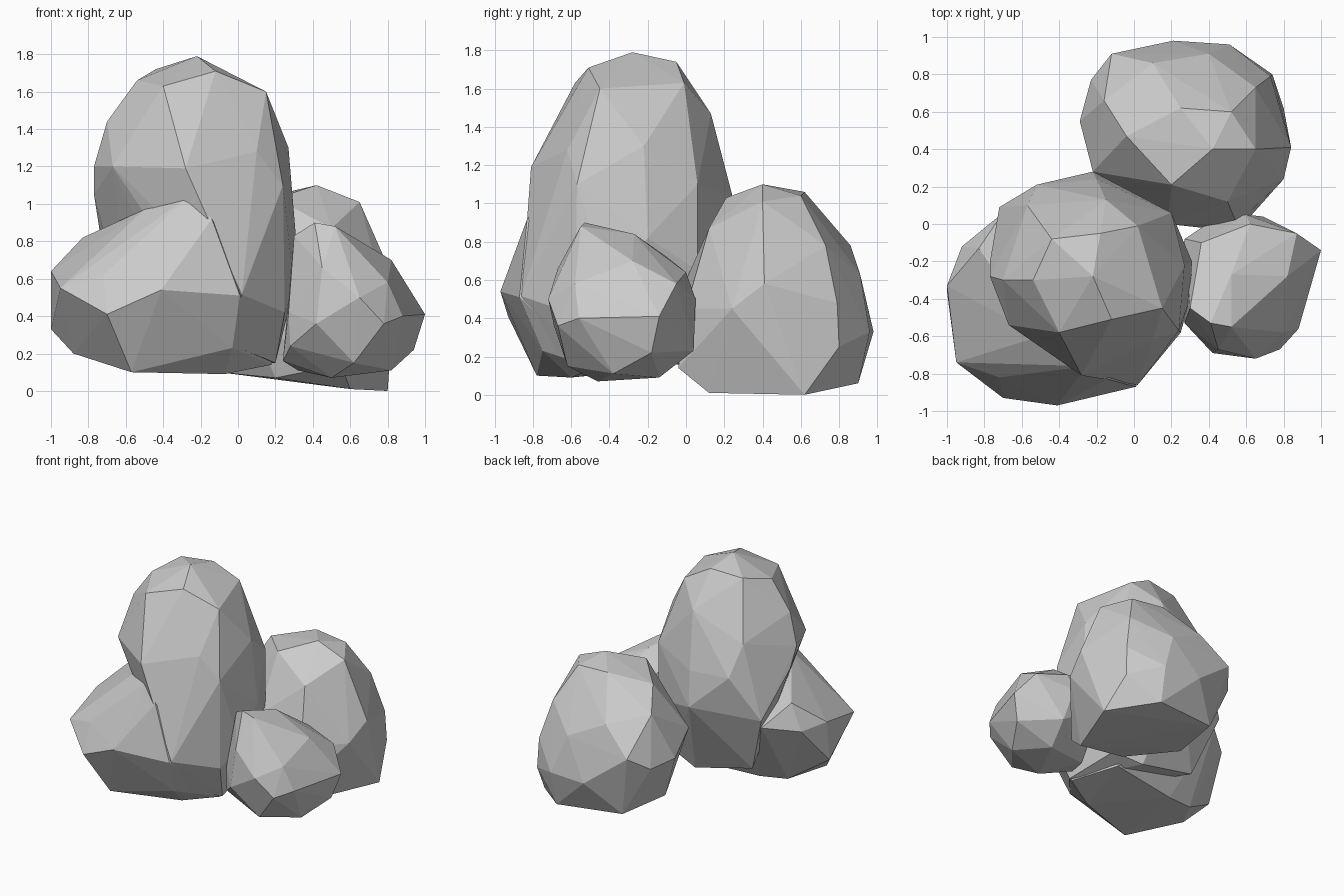
import bpy, bmesh


def boulder(name, points):
    """Faceted stone: convex hull around its corner points."""
    bm = bmesh.new()
    for p in points:
        bm.verts.new(p)
    hull = bmesh.ops.convex_hull(bm, input=bm.verts[:])
    loose = {v for v in hull["geom_interior"] if isinstance(v, bmesh.types.BMVert)}
    bmesh.ops.delete(bm, geom=list(loose), context="VERTS")
    bmesh.ops.recalc_face_normals(bm, faces=bm.faces[:])
    mesh = bpy.data.meshes.new(name)
    bm.to_mesh(mesh)
    bm.free()
    ob = bpy.data.objects.new(name, mesh)
    bpy.context.collection.objects.link(ob)
    return ob


# tall boulder: upright column with the rounded head
tall = boulder("tall_boulder", [
    (-.22, -.28, 1.79), (-.12, -.51, 1.71), (-.40, -.58, 1.63), (-.54, -.30, 1.66),
    (-.44, -.08, 1.72), (-.18, -.05, 1.74), (.02, -.01, 1.63), (.15, -.45, 1.60),
    (-.70, -.30, 1.44), (-.15, .13, 1.47), (.27, -.22, 1.30), (.10, -.62, 1.28),
    (-.28, -.81, 1.19), (-.67, -.54, 1.20), (-.77, -.28, 1.20), (-.77, -.20, 1.05),
    (-.57, .10, 1.30), (-.52, .21, 1.06), (-.20, .24, 1.05), (.20, .06, 1.10),
    (.24, -.57, 1.10), (-.57, -.52, .97), (.31, -.20, .82), (.30, -.40, .55),
    (.02, -.86, .515), (-.02, -.74, .24), (-.22, .28, .78), (-.72, .09, .73),
    (-.56, -.03, .27), (-.08, .00, .16), (.14, -.06, .21), (.20, .06, .65),
    (.25, -.58, .42), (.20, -.48, .15),
])

# broad lower bulge of the same boulder
bulge = boulder("lower_bulge", [
    (-1.0, -.33, .64), (-1.0, -.36, .33), (-.95, -.74, .55), (-.72, -.82, .62),
    (-.70, -.93, .41), (-.41, -.97, .54), (.01, -.87, .51), (-.14, -.83, .92),
    (-.25, -.76, 1.05), (-.50, -.60, .97), (-.83, -.13, .82), (-.92, -.12, .62),
    (-.70, .06, .66), (-.10, -.20, .60), (.15, -.55, .45), (-.88, -.50, .20),
    (-.72, -.24, .15), (-.57, -.78, .10), (-.03, -.75, .23), (-.07, -.60, .09),
    (.18, -.48, .14), (.05, -.12, .15), (-.50, -.20, .13),
])

# fuse the two lumps into one stone
mod = tall.modifiers.new("fuse", "BOOLEAN")
mod.operation = "UNION"
mod.solver = "EXACT"
mod.object = bulge
bpy.context.view_layer.objects.active = tall
tall.select_set(True)
bpy.ops.object.modifier_apply(modifier=mod.name)
bpy.data.objects.remove(bulge)

# medium boulder behind on the right
boulder("back_boulder", [
    (.42, .40, 1.10), (.25, .62, 1.06), (.52, .60, 1.04), (.65, .40, 1.01),
    (.20, .21, 1.03), (-.04, .47, .99), (-.16, .66, .85), (.10, .86, .78),
    (.65, .73, .78), (.50, .12, .87), (.84, .41, .58), (.80, .24, .45),
    (.73, .79, .48), (.74, .80, .25), (.51, .96, .33), (.21, .98, .33),
    (.40, .91, .63), (-.12, .91, .58), (-.23, .77, .48), (-.29, .55, .50),
    (-.22, .28, .62), (.18, .00, .60), (-.06, .14, .48), (.08, .06, .35),
    (.55, .00, .45), (.55, -.04, .14), (.80, .62, .00), (.60, .12, .01),
    (.20, .11, .07), (-.10, .40, .10), (-.02, .82, .09), (.50, .90, .06),
])

# small boulder in front on the right
boulder("small_boulder", [
    (.41, -.53, .90), (.52, -.55, .88), (.30, -.45, .83), (.52, -.27, .84),
    (.36, -.10, .72), (.82, -.28, .70), (.62, .00, .64), (.87, -.05, .58),
    (1.0, -.14, .41), (.60, .05, .50), (.69, .04, .23), (.42, .02, .40),
    (.27, -.08, .45), (.65, -.72, .50), (.45, -.67, .66), (.80, -.58, .58),
    (.88, -.56, .40), (.78, -.67, .36), (.42, -.69, .36), (.27, -.53, .42),
    (.94, -.18, .22), (.82, -.38, .11), (.62, -.62, .15), (.50, -.46, .07),
    (.65, -.14, .09), (.32, -.20, .11), (.24, -.40, .16), (.28, -.54, .24),
])
